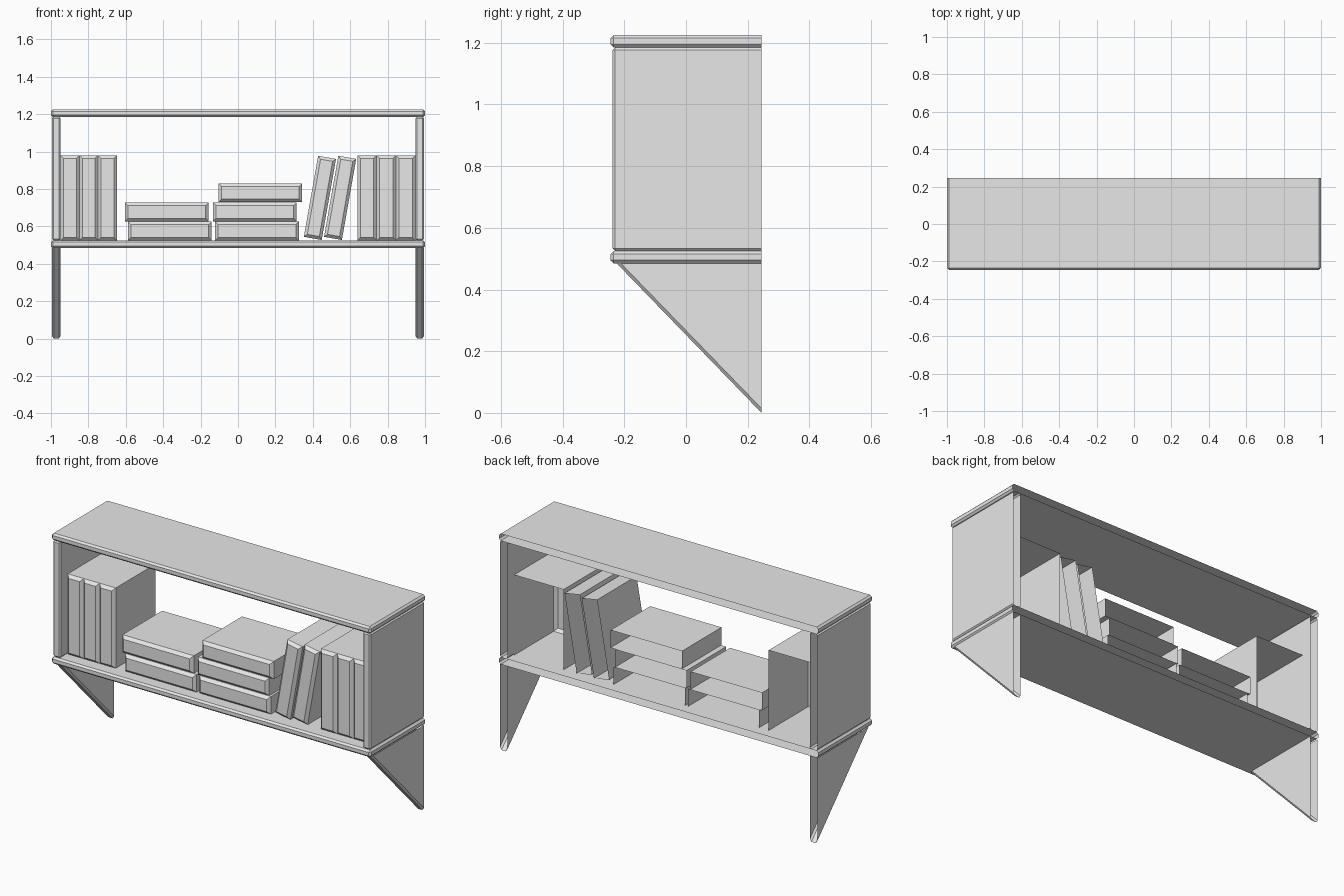
import bpy
import bmesh
from math import radians
from mathutils import Matrix, Vector

cube = bpy.data.objects.get("Cube")
if cube:
    bpy.data.objects.remove(cube)

grey = bpy.data.materials.new("light_grey")
grey.use_nodes = True
grey.diffuse_color = (0.8, 0.8, 0.8, 1)
grey.node_tree.nodes["Principled BSDF"].inputs["Base Color"].default_value = (0.8, 0.8, 0.8, 1)

BACK = 0.245
BOOK_FRONT, BOOK_BACK = -0.185, 0.185
SHELF_TOP, ROOF_BOTTOM, THICK = 0.525, 1.185, 0.04


def finish(bm, name):
    mesh = bpy.data.meshes.new(name)
    bm.to_mesh(mesh)
    bm.free()
    mesh.materials.append(grey)
    obj = bpy.data.objects.new(name, mesh)
    bpy.context.collection.objects.link(obj)
    return obj


def add_box(bm, x, y, z):
    """Box between the (low, high) pairs; returns its new vertices."""
    verts = bmesh.ops.create_cube(bm, size=1)["verts"]
    low = Vector((x[0], y[0], z[0]))
    high = Vector((x[1], y[1], z[1]))
    for v in verts:
        v.co = low + (high - low) * (v.co + Vector((0.5, 0.5, 0.5)))
    return verts


def bevel(bm, edges, width):
    bmesh.ops.bevel(bm, geom=list(edges), offset=width, segments=1, affect="EDGES")


def open_back(bm, back):
    faces = [f for f in bm.faces if all(abs(v.co.y - back) < 1e-4 for v in f.verts)]
    bmesh.ops.delete(bm, geom=faces, context="FACES")


def board(name, x, y, z, width=0.01):
    """Hollow board with chamfered edges and no back face."""
    bm = bmesh.new()
    add_box(bm, x, y, z)
    bevel(bm, [e for e in bm.edges if any(v.co.y < 0 for v in e.verts)], width)
    open_back(bm, y[1])
    return finish(bm, name)


def books(name, x, z, count=1, lean=0):
    """Row of books with chamfered spines, sharing one open-backed shell."""
    bm = bmesh.new()
    step = (x[1] - x[0]) / count
    for i in range(count):
        add_box(bm, (x[0] + i * step, x[0] + (i + 1) * step), (BOOK_FRONT, BOOK_BACK), z)
    bevel(bm, [e for e in bm.edges if all(v.co.y < 0 for v in e.verts)], 0.016)
    open_back(bm, BOOK_BACK)
    # Remove walls between neighbouring books
    inner = [f for f in bm.faces if abs(f.normal.x) > 0.99
             and x[0] + 0.01 < f.calc_center_median().x < x[1] - 0.01]
    bmesh.ops.delete(bm, geom=inner, context="FACES")
    if lean:
        bmesh.ops.rotate(bm, verts=bm.verts, cent=(x[0], 0, z[0]),
                         matrix=Matrix.Rotation(radians(lean), 3, "Y"))
    return finish(bm, name)


def bracket(name, x):
    """Triangular wall bracket, open at the back and top."""
    bm = bmesh.new()
    z_top = SHELF_TOP - THICK
    profile = [(-0.225, z_top), (BACK, z_top), (BACK, 0)]
    face = bm.faces.new([bm.verts.new((x[0], y, z)) for y, z in profile])
    moved = bmesh.ops.extrude_face_region(bm, geom=[face])["geom"]
    bmesh.ops.translate(bm, vec=(x[1] - x[0], 0, 0),
                        verts=[g for g in moved if isinstance(g, bmesh.types.BMVert)])
    bmesh.ops.recalc_face_normals(bm, faces=bm.faces)
    # Chamfer the two long edges of the sloping face
    bevel(bm, [e for e in bm.edges if abs(e.verts[0].co.y - e.verts[1].co.y) > 0.1
               and abs(e.verts[0].co.z - e.verts[1].co.z) > 0.1], 0.01)
    open_back(bm, BACK)
    lid = [f for f in bm.faces if f.normal.z > 0.99]
    bmesh.ops.delete(bm, geom=lid, context="FACES")
    return finish(bm, name)


# Shelf frame
board("top_board", (-1, 1), (-0.245, BACK), (ROOF_BOTTOM, ROOF_BOTTOM + THICK))
board("bottom_board", (-1, 1), (-0.245, BACK), (SHELF_TOP - THICK, SHELF_TOP))
for side, x in (("left", (0.948, 0.995)), ("right", (-0.995, -0.948))):
    board(side + "_side_panel", x, (-0.238, BACK), (SHELF_TOP, ROOF_BOTTOM), 0.008)
    bracket(side + "_bracket", x)

# Upright rows
books("right_book_row", (-0.948, -0.648), (SHELF_TOP, 0.98), 3)
books("left_book_row", (0.638, 0.948), (SHELF_TOP, 0.98), 3)

# Leaning books
for i, x in enumerate((0.352, 0.46)):
    books(f"leaning_book_{i + 1}", (x, x + 0.097), (SHELF_TOP + 0.019, 0.984), lean=10)

# Flat stacks, each listed from the bottom up by left edge
for label, starts in (("right", (-0.588, -0.605)), ("middle", (-0.122, -0.133, -0.104))):
    for level, x in enumerate(starts):
        z = SHELF_TOP + level * 0.102
        books(f"{label}_stack_book_{level + 1}", (x, x + 0.447), (z, z + 0.1))
